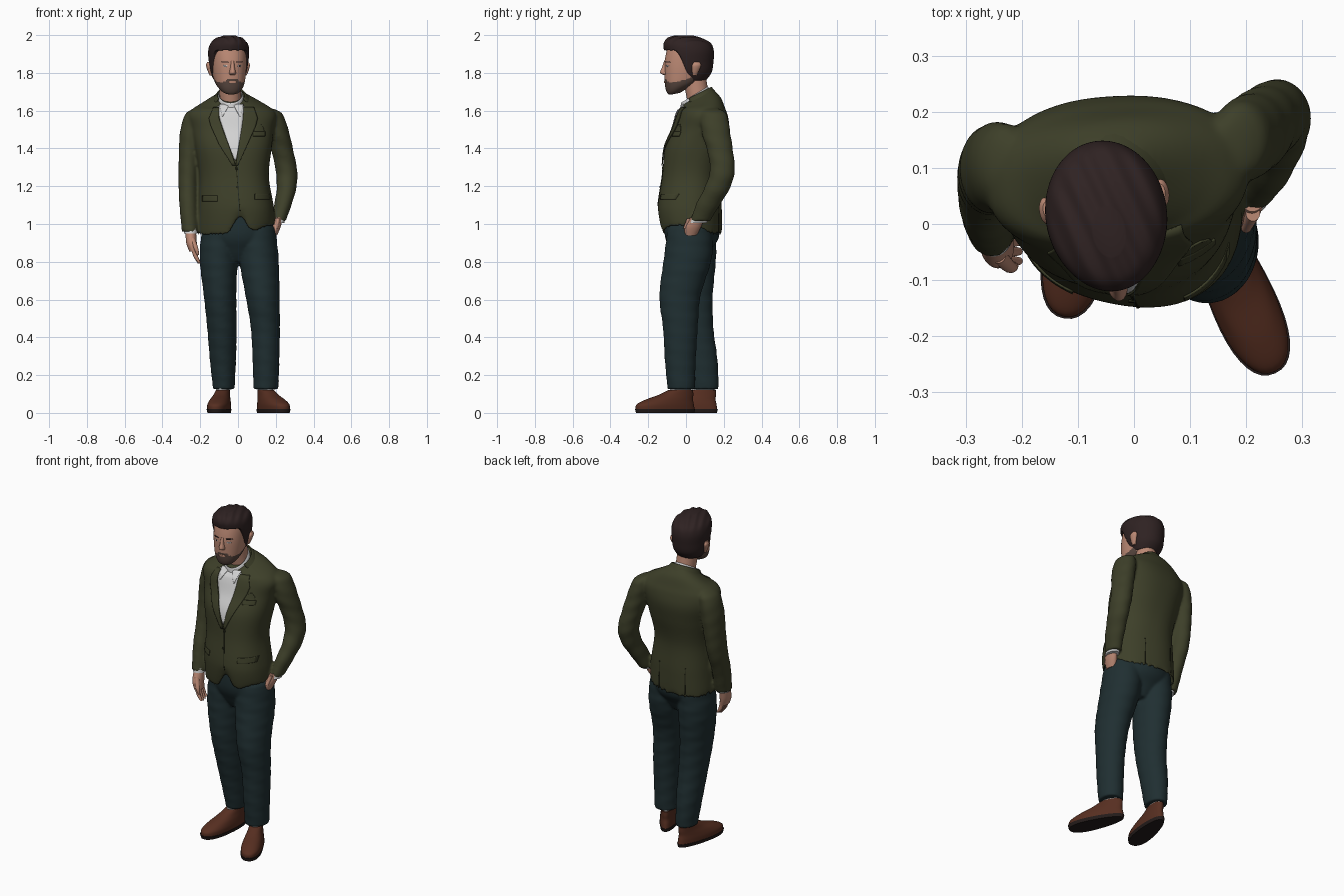
import bpy, bmesh, math
from mathutils import Vector
from mathutils.bvhtree import BVHTree

old = bpy.data.objects.get("Cube")
if old:
    bpy.data.objects.remove(old, do_unlink=True)

def material(name, *color):
    m = bpy.data.materials.new(name)
    m.use_nodes = True
    m.diffuse_color = (*color, 1)
    node = next(x for x in m.node_tree.nodes if x.type == 'BSDF_PRINCIPLED')
    node.inputs["Base Color"].default_value = (*color, 1)
    return m

OLIVE = material("olive cloth", .047, .05, .022)
SEAM = material("dark olive seam", .016, .018, .008)
TEAL = material("dark teal cloth", .014, .028, .031)
WHITE = material("white cotton", .66, .66, .66)
SKIN = material("skin", .5, .25, .175)
HAIR = material("dark brown hair", .028, .016, .016)
BEARD = material("short beard", .095, .06, .048)
LEATHER = material("brown leather", .095, .028, .015)
SOLE = material("dark sole", .017, .011, .01)

def clamp(v):
    return max(0, min(1, v))

def build(name, verts, faces, mat):
    mesh = bpy.data.meshes.new(name)
    mesh.from_pydata(verts, [], faces)
    mesh.materials.append(mat)
    mesh.shade_smooth()
    mesh.set_sharp_from_angle(angle=math.radians(50))
    obj = bpy.data.objects.new(name, mesh)
    bpy.context.scene.collection.objects.link(obj)
    return obj

def spline(rings, steps):
    """Smooth in-between rings through the given ones."""
    rings = [tuple(r) + (0,) * (7 - len(r)) for r in rings]
    pts = [rings[0]] + rings + [rings[-1]]
    out = []
    for a, b, c, d in zip(pts, pts[1:], pts[2:], pts[3:]):
        for k in range(steps):
            t = k / steps
            out.append([q + t / 2 * (r - p + t * (2*p - 5*q + 4*r - s + t * (3*(q - r) + s - p)))
                        for p, q, r, s in zip(a, b, c, d)])
    return out + [rings[-1]]

def loft(name, rings, mat, seg=40, steps=6, square=2, fold=0, caps=True):
    """Rings: x, y, z, half width, half depth, turn in degrees, tilt."""
    verts, faces = [], []
    rows = spline(rings, steps)
    for x, y, z, rx, ry, turn, tilt in rows:
        ca, sa = math.cos(math.radians(turn)), math.sin(math.radians(turn))
        for i in range(seg):
            t = math.tau * i / seg
            c, s = math.cos(t), math.sin(t)
            wave = 1 + fold * math.sin(z * 75 + 2 * math.sin(t + 1))
            u = wave * rx * math.copysign(abs(c) ** (2 / square), c)
            v = wave * ry * math.copysign(abs(s) ** (2 / square), s)
            dy = u * sa + v * ca
            verts.append((x + u * ca - v * sa, y + dy, z + tilt * dy))
    for r in range(len(rows) - 1):
        for i in range(seg):
            j = (i + 1) % seg
            faces.append((r*seg + i, r*seg + j, r*seg + seg + j, r*seg + seg + i))
    if caps:
        faces += [tuple(reversed(range(seg))), tuple(range(len(verts) - seg, len(verts)))]
    return build(name, verts, faces, mat)

def surface(obj):
    return BVHTree.FromPolygons([v.co.copy() for v in obj.data.vertices],
                                [tuple(p.vertices) for p in obj.data.polygons])

def thicken(obj, amount):
    obj.modifiers.new("thickness", 'SOLIDIFY').thickness = amount
    return obj

def patch(name, tree, rows, mat, off=.004, side=-1, steps=6, cols=8):
    """Thin plate laid on a surface; rows: height, left edge, right edge."""
    levels = [[p + (q - p) * k / steps for p, q in zip(a, b)]
              for a, b in zip(rows, rows[1:]) for k in range(steps)] + [rows[-1]]
    verts, faces, y, w = [], [], 0, cols + 1
    for z, lo, hi in levels:
        for c in range(w):
            x = lo + (hi - lo) * c / cols
            hit = tree.ray_cast(Vector((x, side, z)), Vector((0, -side, 0)))[0]
            y = hit.y if hit else y
            verts.append((x, y + side * off, z))
    for r in range(len(levels) - 1):
        for c in range(cols):
            f = (r*w + c, r*w + c + 1, r*w + w + c + 1, r*w + w + c)
            faces.append(f if side < 0 else f[::-1])
    return thicken(build(name, verts, faces, mat), .004)

def fuse(name, objs, voxel):
    """Blend overlapping closed parts into one garment."""
    bm = bmesh.new()
    for o in objs:
        bm.from_mesh(o.data)
    bm.to_mesh(objs[0].data)
    bm.free()
    for o in objs[1:]:
        bpy.data.objects.remove(o, do_unlink=True)
    objs[0].name = name
    mod = objs[0].modifiers.new("blend", 'REMESH')
    mod.mode, mod.voxel_size, mod.use_smooth_shade = 'VOXEL', voxel, True
    objs[0].modifiers.new("soften", 'SMOOTH').iterations = 5

def place(objs, x, y, turn):
    for o in objs:
        o.location, o.rotation_euler.z = (x, y, 0), math.radians(turn)

# Jacket body: lining first, then the hem with a cutaway front, up to the neck
body = loft("jacket_body", [
    (-.01, .02, 1.13, .165, .13, -12), (-.01, .03, .94, .2, .153, -10),
    (-.01, .02, 1.08, .2, .165, -12), (-.02, .028, 1.25, .183, .152, -8),
    (-.025, .05, 1.4, .203, .162, 0), (-.03, .078, 1.5, .22, .15, 3),
    (-.03, .085, 1.57, .235, .135, 5), (-.03, .084, 1.61, .21, .12, 5, .05),
    (-.032, .08, 1.64, .155, .105, 4, .25), (-.034, .07, 1.66, .11, .09, 2, .4),
    (-.035, .065, 1.675, .076, .076, 0, .5)], OLIVE, seg=64, square=2.3)
for v in body.data.vertices:
    x, y, z = v.co
    k = clamp((1.1 - z) / .16)
    if y < 0:
        v.co.z += .1 * k * math.exp(-((x - .012) / .04) ** 2)
    v.co.z += .045 * k * clamp((x - .05) / .1) * clamp((.15 - y) / .1)
chest = surface(body)
right_sleeve = loft("right_sleeve", [
    (-.253, -.005, .96, .044, .055), (-.262, .03, 1.1, .048, .062),
    (-.264, .07, 1.22, .051, .07), (-.259, .09, 1.35, .055, .075),
    (-.25, .1, 1.48, .058, .08), (-.233, .105, 1.57, .052, .075),
    (-.222, .105, 1.6, .036, .055), (-.2, .1, 1.615, .015, .03)], OLIVE, fold=.012)
left_sleeve = loft("left_sleeve", [
    (.215, .075, 1.015, .038, .052), (.237, .115, 1.1, .046, .064),
    (.257, .165, 1.19, .052, .068), (.257, .192, 1.28, .057, .066),
    (.237, .182, 1.38, .058, .068), (.212, .16, 1.48, .06, .075),
    (.19, .148, 1.57, .053, .072), (.176, .14, 1.6, .036, .055),
    (.15, .13, 1.615, .015, .03)], OLIVE, fold=.018)
fuse("jacket", [body, right_sleeve, left_sleeve], .008)

# Shirt front, lapels, pockets and seams
for name, rows, mat, off in (
        ("shirt_front", [(1.34, -.018, -.01), (1.45, -.06, .01), (1.55, -.095, .028),
                         (1.625, -.11, .035)], WHITE, .004),
        ("right_lapel", [(1.31, -.03, -.012), (1.42, -.1, -.05), (1.52, -.145, -.088),
                         (1.56, -.155, -.1), (1.62, -.13, -.1)], OLIVE, .008),
        ("left_lapel", [(1.31, -.014, 0), (1.42, .005, .05), (1.52, .022, .095),
                        (1.56, .027, .105), (1.62, .03, .085)], OLIVE, .008),
        ("right_collar_point", [(1.57, -.084, -.08), (1.635, -.1, -.045)], WHITE, .008),
        ("left_collar_point", [(1.57, .008, .012), (1.635, -.025, .03)], WHITE, .008),
        ("right_pocket_flap", [(1.12, -.19, -.11), (1.15, -.19, -.11)], OLIVE, .006),
        ("left_pocket_flap", [(1.13, .09, .17), (1.16, .09, .17)], OLIVE, .006),
        ("breast_pocket", [(1.465, .08, .145), (1.49, .08, .145)], OLIVE, .006),
        ("pocket_square", [(1.49, .085, .14), (1.51, .09, .135), (1.53, .11, .12)], OLIVE, .005),
        ("front_edge", [(1.07, .008, .012), (1.31, -.012, -.009)], SEAM, .003),
        ("lower_button", [(1.19, -.01, .002), (1.202, -.01, .002)], SEAM, .006),
        ("upper_button", [(1.29, -.012, 0), (1.302, -.012, 0)], SEAM, .006)):
    patch(name, chest, rows, mat, off)
for x in (-.12, .06):
    patch("back_vent", chest, [(.96, x, x + .004), (1.12, x, x + .004)], SEAM, .002, side=1)

# Neck and collars
loft("neck", [(-.035, .08, 1.58, .055, .058), (-.045, .045, 1.77, .058, .062)], SKIN)
thicken(loft("shirt_collar", [(-.035, .055, 1.62, .08, .086, 0, .5),
        (-.04, .045, 1.685, .064, .072, 0, .6)], WHITE, caps=False), .005)
collar = loft("jacket_collar", [(-.033, .07, 1.645, .11, .098, 0, .42),
              (-.037, .052, 1.685, .077, .083, 0, .5)], OLIVE, caps=False)
bm = bmesh.new()
bm.from_mesh(collar.data)
bmesh.ops.delete(bm, geom=[v for v in bm.verts if v.co.y < .01], context='VERTS')
bm.to_mesh(collar.data)
bm.free()
thicken(collar, .008)

# Cuffs and hands
loft("right_cuff", [(-.25, -.012, .95, .036, .046), (-.25, -.005, .98, .038, .048)], WHITE)
loft("left_cuff", [(.212, .064, 1.005, .033, .046), (.217, .075, 1.03, .034, .047)], WHITE)
loft("right_palm", [(-.236, -.04, .855, .022, .038), (-.246, -.035, .9, .028, .042),
     (-.25, -.018, .96, .028, .036)], SKIN)
for i in range(4):
    y = -.066 + i * .017
    loft("right_finger", [(-.205, y, .79 + .006 * abs(i - 1), .007, .007),
         (-.222, y, .825, .012, .01), (-.24, y, .88, .013, .0105)], SKIN, seg=12)
loft("right_thumb", [(-.212, -.075, .835, .006, .007), (-.222, -.076, .87, .012, .011),
     (-.242, -.055, .925, .014, .015)], SKIN, seg=16)
loft("left_hand", [(.185, .025, .94, .022, .032), (.2, .037, .985, .026, .043),
     (.211, .06, 1.035, .026, .038)], SKIN)
loft("left_thumb", [(.2, -.005, .975, .01, .011), (.212, .02, 1.03, .013, .015)], SKIN, seg=16)

# Trousers
seat = loft("trouser_seat", [(0, .025, .8, .05, .07), (0, .025, .86, .13, .105, -6),
            (0, .032, .95, .187, .145, -8), (0, .022, 1.13, .16, .125, -10)], TEAL)
right_leg = loft("right_leg", [
    (-.075, .1, .125, .057, .073), (-.08, .08, .28, .069, .087), (-.085, .048, .45, .078, .097),
    (-.095, .03, .62, .086, .112), (-.103, .035, .82, .1, .124),
    (-.095, .04, .98, .095, .12)], TEAL, fold=.014)
left_leg = loft("left_leg", [
    (.148, -.025, .125, .066, .073), (.148, -.03, .28, .071, .082), (.145, -.03, .45, .077, .092),
    (.13, -.032, .62, .09, .109), (.11, .01, .82, .105, .127),
    (.1, .02, .98, .097, .117)], TEAL, fold=.014)
fuse("trousers", [seat, right_leg, left_leg], .008)

# Shoes, toes along -y before turning
for side, x, y, turn in (("right", -.095, 0, -10), ("left", .182, -.11, 24)):
    parts = [
        loft(side + "_sole", [(0, 0, 0, .053, .166), (0, 0, .02, .057, .171)], SOLE, square=2.3),
        loft(side + "_shoe", [(0, 0, .02, .055, .168), (0, .001, .045, .055, .163),
             (0, .024, .07, .05, .135), (0, .062, .095, .043, .099),
             (0, .09, .12, .039, .07)], LEATHER, square=2.2),
        loft(side + "_sock", [(0, .092, .1, .037, .06), (0, .092, .15, .037, .06)], WHITE)]
    for o in parts:
        for v in o.data.vertices:
            v.co.x *= 1 - v.co.y * 1.2
    place(parts, x, y, turn)

# Head in its own frame, facing -y, with a bearded jaw
head = loft("head", [
    (0, -.077, 1.69, .022, .025, 0, .2), (0, -.065, 1.705, .048, .052, 0, .3),
    (0, -.04, 1.74, .074, .09, 0, .2), (0, -.025, 1.79, .086, .11),
    (0, -.01, 1.85, .092, .125), (0, -.002, 1.91, .092, .122),
    (0, 0, 1.95, .08, .11), (0, 0, 1.975, .04, .06)], SKIN, seg=96, steps=10, square=2.2)
face = surface(head)
head.data.materials.append(BEARD)
for p in head.data.polygons:
    x, y, z = p.center
    top = 1.752 + .3 * clamp(y + .08) + (.018 if abs(x) < .032 else 0)
    p.material_index = int(y < .012 and z < top)
parts = [head, loft("nose", [(0, -.122, 1.788, .014, .014), (0, -.13, 1.8, .018, .029),
         (0, -.13, 1.83, .012, .019), (0, -.126, 1.862, .01, .012)], SKIN, seg=24)]
parts.append(patch("mouth", face, [(1.746, -.016, .016), (1.752, -.024, .024),
             (1.758, -.014, .014)], SKIN, .003))
for s in (-1, 1):
    for name, rows, mat, off in (
            ("eye_white", [(1.832, .033, .044), (1.837, .026, .051), (1.841, .032, .045)], WHITE, .001),
            ("iris", [(1.832, .036, .043), (1.841, .036, .043)], HAIR, .002),
            ("eyebrow", [(1.855, .022, .058), (1.861, .024, .054)], HAIR, .002)):
        parts.append(patch(name, face, [(z, *sorted((s*a, s*b))) for z, a, b in rows], mat, off))
    parts.append(loft("ear", [(s * .09, .012, 1.785, .008, .01), (s * .098, .015, 1.81, .011, .018),
                 (s * .105, .02, 1.84, .012, .024), (s * .102, .022, 1.858, .008, .014)], SKIN, seg=20))

# Swept-back hair, its lower edge raised over the face
hair = loft("hair", [
    (0, .018, 1.75, .068, .058), (0, .01, 1.8, .094, .105), (0, 0, 1.86, .104, .126),
    (0, -.004, 1.915, .108, .132), (0, -.014, 1.955, .098, .126),
    (0, -.028, 1.982, .07, .093), (0, -.034, 1.996, .028, .045)], HAIR, seg=96, steps=8)
for v in hair.data.vertices:
    x, y, z = v.co
    t = clamp((.005 - y) / .1)
    v.co.z = max(z, 1.76 + .16 * t * t * (3 - 2 * t))
    v.co.z += .003 * math.sin(150 * (x + .3 * y)) * clamp((z - 1.9) * 15)
parts.append(hair)
place(parts, -.05, .02, 9)
